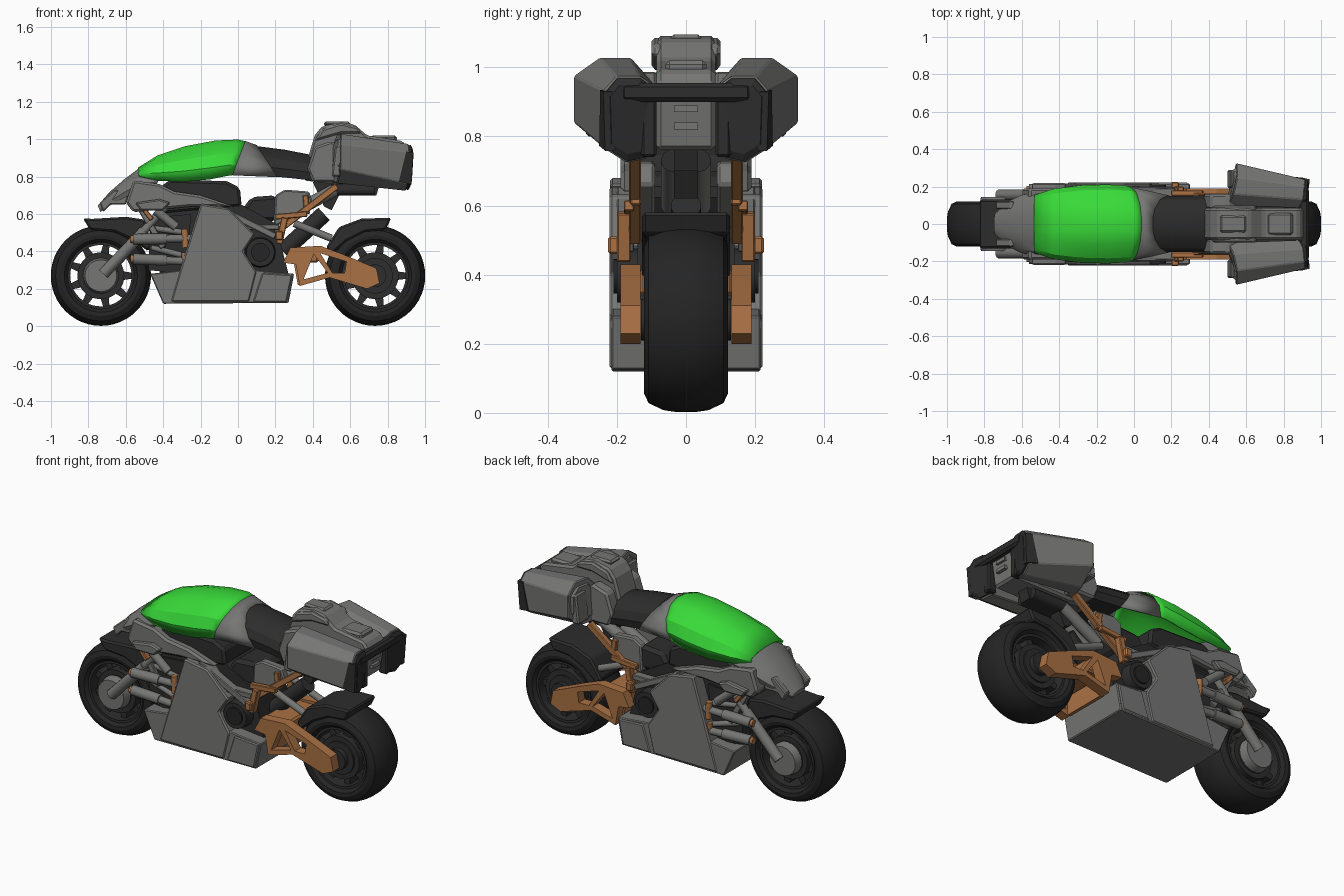
import bpy, bmesh, math
from mathutils import Vector, Matrix

def material(name, col):
    m = bpy.data.materials.new(name)
    m.diffuse_color = (*col, 1)
    return m

GREY = material("gunmetal grey", (0.182, 0.182, 0.178))
DARK = material("charcoal", (0.026, 0.026, 0.026))
BLACK = material("tyre black", (0.018, 0.018, 0.018))
BRONZE = material("bronze", (0.4, 0.165, 0.058))
GREEN = material("bright green", (0.04, 0.7, 0.04))

def finish(name, bm, mat, mirror=False, smooth=False, bevel=0, solid=0):
    bmesh.ops.recalc_face_normals(bm, faces=bm.faces)
    me = bpy.data.meshes.new(name)
    bm.to_mesh(me); bm.free()
    me.materials.append(mat)
    ob = bpy.data.objects.new(name, me)
    bpy.context.collection.objects.link(ob)
    if smooth:
        bpy.context.view_layer.objects.active = ob
        ob.select_set(True)
        bpy.ops.object.shade_smooth_by_angle(angle=math.radians(28))
        ob.select_set(False)
    if solid:
        ob.modifiers.new("thickness", 'SOLIDIFY').thickness = solid
    if bevel:
        b = ob.modifiers.new("bevel", 'BEVEL')
        b.width, b.segments = bevel, 1
    if mirror:
        m = ob.modifiers.new("mirror", 'MIRROR')
        m.use_axis = (False, True, False)
        m.use_mirror_merge = False
    return ob

def prism(name, pts, y0, y1, mat, mirror=False, bevel=0, holes=()):
    """side profile (x, z) extruded from y0 to y1"""
    bm = bmesh.new()
    for loop in [pts, *holes]:
        vs = [bm.verts.new((x, y0, z)) for x, z in loop]
        if holes:
            for i, v in enumerate(vs):
                bm.edges.new((v, vs[i - 1]))
        else:
            bm.faces.new(vs)
    if holes:
        bmesh.ops.triangle_fill(bm, edges=bm.edges[:], use_beauty=True)
    r = bmesh.ops.extrude_face_region(bm, geom=bm.faces[:])
    vs = [g for g in r["geom"] if isinstance(g, bmesh.types.BMVert)]
    bmesh.ops.translate(bm, verts=vs, vec=(0, y1 - y0, 0))
    return finish(name, bm, mat, mirror, bevel=bevel)

def box(name, x0, x1, y0, y1, z0, z1, mat, mirror=False, bevel=0):
    return prism(name, [(x0, z0), (x1, z0), (x1, z1), (x0, z1)], y0, y1, mat, mirror, bevel)

def bar(name, a, b, w, y0, y1, mat):
    """flat strut in the side plane, on both sides"""
    d = Vector((b[0] - a[0], b[1] - a[1])).normalized() * w / 2
    n = (-d.y, d.x)
    prism(name, [(a[0] + n[0], a[1] + n[1]), (b[0] + n[0], b[1] + n[1]),
                 (b[0] - n[0], b[1] - n[1]), (a[0] - n[0], a[1] - n[1])], y0, y1, mat, True, 0.004)

def tube(name, a, b, r, mat, mirror=True, segs=14, r2=None):
    a, b = Vector(a), Vector(b)
    d = b - a
    bm = bmesh.new()
    M = Matrix.Translation((a + b) / 2) @ d.to_track_quat('Z', 'Y').to_matrix().to_4x4()
    bmesh.ops.create_cone(bm, cap_ends=True, segments=segs, radius1=r, radius2=r2 or r, depth=d.length, matrix=M)
    finish(name, bm, mat, mirror, smooth=True)

def skin(name, rings, mat, closed=True, caps=True, **kw):
    bm = bmesh.new()
    R = [[bm.verts.new(p) for p in ring] for ring in rings]
    n = len(R[0])
    for A, B in zip(R, R[1:]):
        for i in range(n if closed else n - 1):
            j = (i + 1) % n
            bm.faces.new((A[i], A[j], B[j], B[i]))
    if caps:
        bm.faces.new(R[0]); bm.faces.new(R[-1])
    return finish(name, bm, mat, **kw)

ARCH = [(0.93, 0), (1, 0.3), (0.87, 0.62), (0.52, 0.9), (0.2, 0.99)]
ARCH += [(-y, z) for y, z in reversed(ARCH)]

def arch(name, secs, mat, solid=0):
    """arched sections: top x, bottom x, half width, bottom z, top z"""
    rings = [[(xb + (xt - xb) * f, w * y, zb + (zt - zb) * f) for y, f in ARCH] for xt, xb, w, zb, zt in secs]
    skin(name, rings, mat, closed=not solid, caps=not solid, smooth=True, solid=solid)

def lathe(name, cx, cz, prof, mat, segs=48):
    """closed (y, radius) profile spun around the axle"""
    ang = [2 * math.pi * i / segs for i in range(segs + 1)]
    skin(name, [[(cx + r * math.cos(a), y, cz + r * math.sin(a)) for y, r in prof] for a in ang], mat, caps=False, smooth=True)

# wheels
half = [(0.1, 0.178), (0.118, 0.195), (0.121, 0.215), (0.108, 0.242), (0.065, 0.262), (0.025, 0.268)]
tyre = half + [(-y, r) for y, r in reversed(half)]
for side, cx in (("front", -0.733), ("rear", 0.733)):
    cz = 0.27
    lathe(side + "_tyre", cx, cz, tyre, BLACK)
    lathe(side + "_rim", cx, cz, [(-0.1, 0.164), (-0.1, 0.186), (0.1, 0.186), (0.1, 0.164)], DARK)
    lathe(side + "_inner_ring", cx, cz, [(-0.09, 0.09), (-0.09, 0.125), (0.09, 0.125), (0.09, 0.09)], DARK)
    tube(side + "_hub", (cx, -0.1, cz), (cx, 0.1, cz), 0.095, DARK, False, 32)
    for k in range(9):
        a = 2 * math.pi * k / 9
        c, s = math.cos(a), math.sin(a)
        pts = [(cx + r * c - t * s, cz + r * s + t * c) for r, t in
               ((0.11, -0.024), (0.17, -0.016), (0.17, 0.016), (0.11, 0.024))]
        prism(f"{side}_spoke_{k}", pts, -0.06, 0.06, DARK)
tube("front_hub_cover", (-0.733, 0.1, 0.27), (-0.733, 0.145, 0.27), 0.095, GREY, segs=28, r2=0.085)
tube("rear_hub_cover", (0.733, 0.1, 0.27), (0.733, 0.13, 0.27), 0.06, DARK, segs=28)

# fenders
prism("front_fender", [(-0.83, 0.577), (-0.78, 0.574), (-0.6, 0.585), (-0.5, 0.57), (-0.46, 0.44), (-0.48, 0.4),
                       (-0.56, 0.46), (-0.66, 0.505), (-0.79, 0.515)], -0.13, 0.13, DARK, bevel=0.01)
prism("rear_fender", [(0.82, 0.58), (0.66, 0.575), (0.54, 0.53), (0.47, 0.42), (0.5, 0.385), (0.58, 0.455),
                      (0.68, 0.505), (0.79, 0.515)], -0.127, 0.127, DARK, bevel=0.01)

# upper shell, from nose to seat
arch("nose", [(-0.75, -0.735, 0.06, 0.61, 0.645), (-0.69, -0.68, 0.115, 0.65, 0.715), (-0.61, -0.6, 0.155, 0.69, 0.785),
              (-0.53, -0.53, 0.17, 0.72, 0.845), (-0.4, -0.44, 0.17, 0.74, 0.85)], GREY)
arch("tank_shell", [(-0.535, -0.53, 0.155, 0.8, 0.848), (-0.43, -0.43, 0.188, 0.778, 0.915), (-0.28, -0.29, 0.207, 0.772, 0.965),
                    (-0.12, -0.15, 0.211, 0.785, 0.995), (0, -0.06, 0.205, 0.803, 1.0),
                    (0.045, -0.025, 0.192, 0.808, 0.99)], GREEN, 0.012)
arch("shell_collar", [(0.04, -0.03, 0.196, 0.807, 0.992), (0.1, 0.21, 0.155, 0.797, 0.97)], GREY, 0.012)
arch("seat", [(0.095, 0.2, 0.15, 0.8, 0.965), (0.25, 0.3, 0.15, 0.79, 0.945), (0.43, 0.43, 0.155, 0.775, 0.91)], DARK)
prism("nose_cheek", [(-0.74, 0.66), (-0.66, 0.73), (-0.58, 0.71), (-0.6, 0.65), (-0.68, 0.65), (-0.72, 0.61)],
      0.08, 0.12, GREY, True, 0.006)

# frame and engine
prism("side_frame", [(-0.56, 0.78), (-0.42, 0.76), (-0.34, 0.72), (-0.2, 0.7), (-0.02, 0.64), (-0.25, 0.64),
                     (-0.45, 0.62), (-0.56, 0.61), (-0.6, 0.66)], 0.1, 0.19, GREY, True, 0.012)
prism("frame_lug", [(-0.55, 0.66), (-0.42, 0.68), (-0.36, 0.66), (-0.4, 0.62), (-0.52, 0.62)], 0.18, 0.22, GREY, True, 0.008)
prism("airbox", [(-0.45, 0.72), (-0.36, 0.785), (-0.06, 0.775), (0.01, 0.74), (0.02, 0.64), (-0.4, 0.6)], -0.15, 0.15, DARK, bevel=0.015)
prism("engine_core", [(-0.42, 0.25), (-0.42, 0.62), (0, 0.66), (0.2, 0.55), (0.27, 0.28)], -0.14, 0.14, DARK)
prism("rear_tank", [(0.02, 0.62), (0.07, 0.69), (0.2, 0.7), (0.25, 0.64), (0.2, 0.56), (0.06, 0.56)], -0.13, 0.13, DARK, bevel=0.02)
prism("belly_pan", [(-0.47, 0.28), (-0.4, 0.12), (0.27, 0.125), (0.3, 0.28), (0.1, 0.3), (-0.3, 0.3)], -0.216, 0.216, GREY, bevel=0.005)
prism("side_fairing", [(-0.2, 0.655), (-0.05, 0.63), (0.09, 0.49), (0.03, 0.4), (0.1, 0.29), (0.06, 0.13), (-0.36, 0.13),
                       (-0.31, 0.3)], 0.13, 0.222, GREY, True, 0.008)
prism("rear_fairing", [(0.08, 0.13), (0.26, 0.13), (0.29, 0.275), (0.13, 0.285)], 0.18, 0.222, GREY, True, 0.006)
tube("clutch_cover", (0.12, 0.1, 0.395), (0.12, 0.2, 0.395), 0.085, DARK, segs=24, r2=0.075)
tube("clutch_ring", (0.12, 0.19, 0.395), (0.12, 0.21, 0.395), 0.05, BLACK, segs=24)
bar("frame_rail", (-0.12, 0.64), (0.2, 0.48), 0.035, 0.15, 0.2, GREY)
bar("frame_rail_lower", (-0.02, 0.53), (0.22, 0.53), 0.03, 0.14, 0.19, GREY)
prism("rear_bracket", [(0.19, 0.53), (0.2, 0.7), (0.25, 0.73), (0.38, 0.72), (0.4, 0.66), (0.3, 0.58)], 0.09, 0.14, GREY, True, 0.008)

# front suspension
tube("fork_lower", (-0.72, 0.155, 0.28), (-0.5, 0.155, 0.51), 0.03, GREY)
tube("fork_upper", (-0.52, 0.155, 0.49), (-0.38, 0.155, 0.65), 0.022, GREY)
for i, (z, z2) in enumerate(((0.465, 0.47), (0.36, 0.345))):
    tube(f"damper_{i}", (-0.56, 0.185, z), (-0.38, 0.185, (z + z2) / 2), 0.029, GREY)
    tube(f"damper_rod_{i}", (-0.4, 0.185, (z + z2) / 2), (-0.25, 0.185, z2), 0.021, GREY)
    tube(f"damper_cap_{i}", (-0.575, 0.185, z), (-0.55, 0.185, z), 0.02, BRONZE)
    tube(f"damper_mount_{i}", (-0.28, 0.19, z2 - 0.05), (-0.285, 0.19, z2 + 0.05), 0.018, BRONZE)
    tube(f"suspension_link_{i}", (-0.46, 0.14, z + 0.06), (-0.28, 0.16, z2 + 0.03), 0.016, GREY)
bar("suspension_strut", (-0.52, 0.63), (-0.4, 0.42), 0.035, 0.13, 0.17, GREY)
tube("upper_damper", (-0.44, 0.18, 0.62), (-0.33, 0.18, 0.53), 0.024, GREY)
bar("suspension_brace", (-0.5, 0.62), (-0.46, 0.57), 0.025, 0.16, 0.205, BRONZE)
bar("lower_brace", (-0.36, 0.25), (-0.27, 0.27), 0.025, 0.16, 0.205, BRONZE)
prism("front_carrier", [(-0.48, 0.3), (-0.47, 0.58), (-0.25, 0.6), (-0.28, 0.28)], 0.08, 0.15, DARK, True)

# swing arm
prism("swing_arm", [(0.24, 0.34), (0.28, 0.42), (0.44, 0.43), (0.56, 0.385), (0.74, 0.31), (0.757, 0.23), (0.69, 0.2),
                    (0.49, 0.26), (0.33, 0.215), (0.31, 0.33)], 0.132, 0.19, BRONZE, True,
      holes=[[(0.35, 0.25), (0.48, 0.285), (0.405, 0.385)], [(0.44, 0.39), (0.505, 0.285), (0.57, 0.285), (0.58, 0.345)]])
box("swing_arm_bridge", 0.27, 0.43, -0.135, 0.135, 0.34, 0.415, BRONZE, bevel=0.01)
prism("swing_arm_foot", [(0.3, 0.33), (0.32, 0.22), (0.34, 0.22), (0.34, 0.33)], -0.135, 0.135, BRONZE)
box("foot_peg", 0.2, 0.24, 0.19, 0.225, 0.46, 0.51, BRONZE, True, 0.006)

# rear subframe, shock and exhaust
bar("subframe_main", (0.2, 0.5), (0.53, 0.75), 0.035, 0.13, 0.165, BRONZE)
bar("subframe_upper", (0.2, 0.585), (0.37, 0.6), 0.03, 0.15, 0.18, BRONZE)
bar("subframe_strut", (0.37, 0.6), (0.36, 0.7), 0.03, 0.13, 0.16, BRONZE)
bar("subframe_hanger", (0.22, 0.44), (0.25, 0.58), 0.035, 0.16, 0.2, BRONZE)
tube("rear_shock", (0.24, 0, 0.4), (0.46, 0, 0.6), 0.045, DARK, False)
tube("linkage_rod", (0.3, 0.09, 0.55), (0.5, 0.09, 0.47), 0.02, GREY)
tube("exhaust_pipe", (0.28, 0.04, 0.6), (0.52, 0.04, 0.73), 0.033, GREY)
tube("exhaust_tip", (0.5, 0.04, 0.73), (0.73, 0.04, 0.73), 0.032, DARK)
prism("tail_hanger", [(0.4, 0.77), (0.46, 0.64), (0.5, 0.62), (0.54, 0.7), (0.74, 0.7), (0.76, 0.77)], -0.035, 0.035, DARK)

# tail and luggage
prism("tail_hump", [(0.35, 0.78), (0.38, 0.92), (0.41, 1.02), (0.45, 1.07), (0.55, 1.09), (0.62, 1.08), (0.69, 1.02),
                    (0.88, 0.99), (0.91, 0.95), (0.88, 0.76), (0.5, 0.76)], -0.085, 0.085, GREY, bevel=0.012)
prism("hump_cap", [(0.41, 0.99), (0.45, 1.055), (0.55, 1.085), (0.64, 1.065), (0.66, 1.03), (0.55, 1.03)],
      -0.1, 0.1, GREY, bevel=0.01)
box("hump_vent", 0.46, 0.6, -0.045, 0.045, 1.07, 1.095, GREY, bevel=0.01)
box("tail_block", 0.71, 0.85, -0.06, 0.06, 0.98, 1.02, GREY, bevel=0.012)
prism("tail_shoulder", [(0.4, 0.77), (0.37, 0.84), (0.41, 0.96), (0.5, 0.99), (0.56, 0.95), (0.55, 0.77)], 0.08, 0.16, GREY, True, 0.012)
for i, z in enumerate((0.82, 0.87)):
    box(f"tail_plate_rib_{i}", 0.87, 0.91, -0.035, 0.035, z, z + 0.02, GREY)

F = [(0.545, 0.325, 0.975), (0.55, 0.25, 1.028), (0.53, 0.16, 1.028), (0.5, 0.1, 0.96), (0.5, 0.12, 0.77),
     (0.53, 0.21, 0.765), (0.545, 0.325, 0.84)]
B = [(0.93, 0.235, 0.93), (0.925, 0.2, 0.972), (0.92, 0.13, 0.972), (0.9, 0.085, 0.94), (0.89, 0.11, 0.735),
     (0.91, 0.17, 0.722), (0.92, 0.23, 0.76)]
mix = lambda t: [Vector(a).lerp(Vector(b), t) for a, b in zip(F, B)]
skin("pannier", [F, mix(0.97)], GREY, mirror=True, bevel=0.005)

def grow(ring, s):
    c = sum(ring, Vector()) / len(ring)
    return [c + (p - c) * s for p in ring]
skin("pannier_end", [grow(mix(0.9), 0.9), grow(mix(1.0), 0.96), grow(mix(1.03), 0.8)], DARK, mirror=True)
skin("pannier_front_plate", [grow(mix(-0.02), 0.7), grow(mix(0.03), 0.85)], GREY, mirror=True)
# dark corner guard on the outer rear side of each pannier
guard = [Vector(F[i]).lerp(Vector(B[i]), t) for t, i in ((0.84, 6), (0.92, 0), (1.02, 0), (1.02, 6))]
skin("pannier_guard", [[p + Vector((0, d, 0)) for p in guard] for d in (-0.02, 0.006)], DARK, mirror=True)
prism("pannier_latch", [(0.5, 0.8), (0.52, 0.97), (0.55, 0.97), (0.55, 0.8)], 0.19, 0.29, GREY, True, 0.008)
box("rear_crossbar", 0.88, 0.935, -0.19, 0.19, 0.9, 0.955, DARK, bevel=0.012)
box("rear_side_rail", 0.86, 0.915, 0.085, 0.13, 0.74, 0.92, DARK, True, 0.008)
